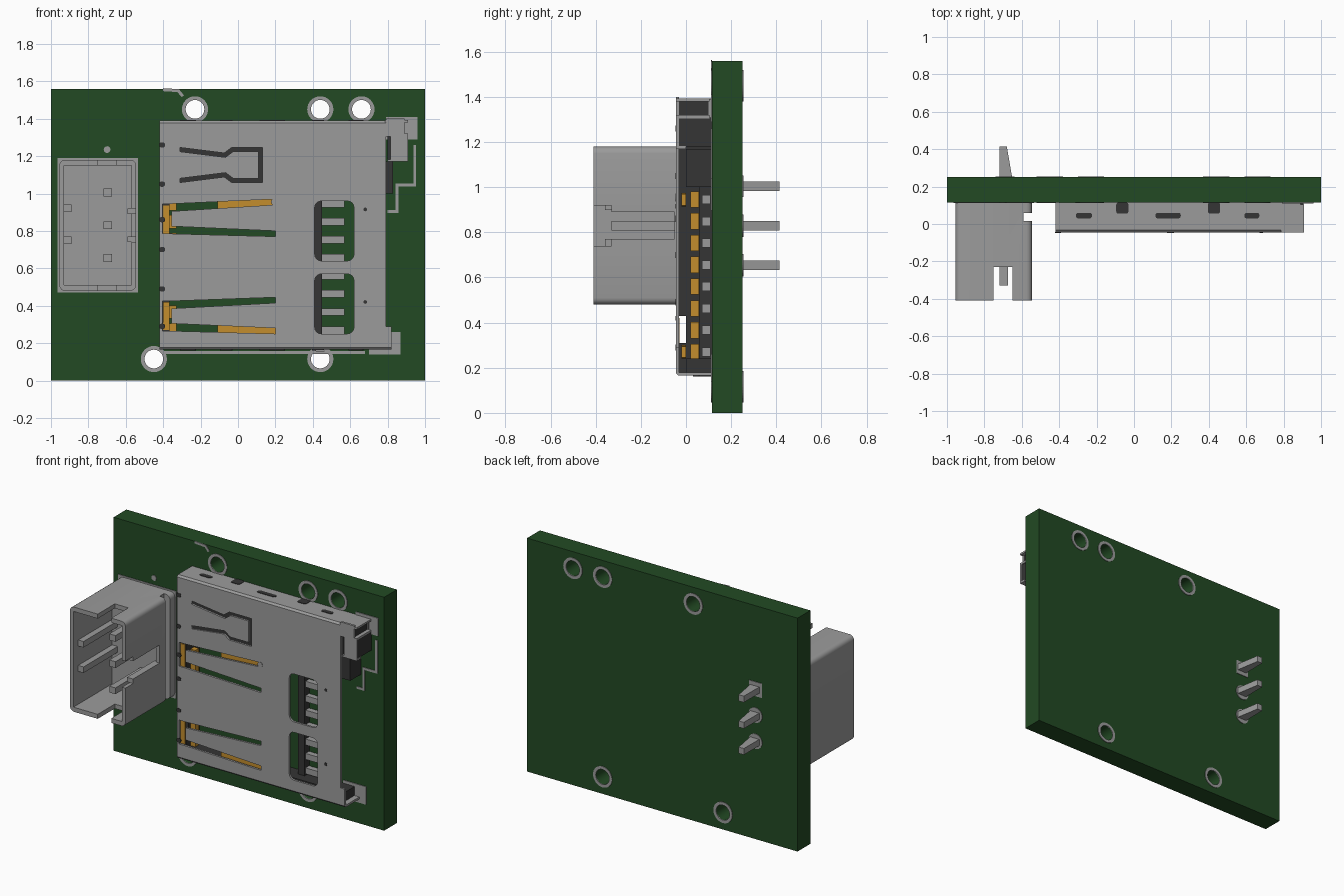
import bpy, bmesh, math
from mathutils import Vector

if "Cube" in bpy.data.objects:
    bpy.data.objects.remove(bpy.data.objects["Cube"], do_unlink=True)


def material(name, rgb):
    m = bpy.data.materials.new(name)
    m.use_nodes = True
    m.diffuse_color = (*rgb, 1)
    m.node_tree.nodes["Principled BSDF"].inputs["Base Color"].default_value = (*rgb, 1)
    return m


GREEN = material("board green", (0.016, 0.068, 0.017))
GREY = material("metal grey", (0.33, 0.33, 0.33))
DARK = material("dark plastic", (0.035, 0.035, 0.035))
GOLD = material("contact gold", (0.55, 0.27, 0.027))


# ---- helpers: every part is a set of extruded outlines ----
def rect(a0, a1, b0, b1):
    return [(a0, b0), (a1, b0), (a1, b1), (a0, b1)]


def rounded(a0, a1, b0, b1, r, n=4):
    pts = []
    for i, (a, b) in enumerate([(a1 - r, b1 - r), (a0 + r, b1 - r), (a0 + r, b0 + r), (a1 - r, b0 + r)]):
        for k in range(n + 1):
            t = math.pi / 2 * (i + k / n)
            pts.append((a + r * math.cos(t), b + r * math.sin(t)))
    return pts


def disc(a, b, r, n=32):
    return [(a + r * math.cos(2 * math.pi * i / n), b + r * math.sin(2 * math.pi * i / n)) for i in range(n)]


def stroke(path, w):
    """Outline of a constant width line with mitred corners."""
    p = [Vector(q) for q in path]
    left, right = [], []
    for i, q in enumerate(p):
        d0 = (q - p[i - 1]).normalized() if i else (p[1] - q).normalized()
        d1 = (p[i + 1] - q).normalized() if i < len(p) - 1 else d0
        n0, n1 = Vector((-d0.y, d0.x)), Vector((-d1.y, d1.x))
        m = (n0 + n1).normalized()
        m *= w / 2 / max(m.dot(n0), 0.4)
        left.append(tuple(q + m))
        right.append(tuple(q - m))
    return left + right[::-1]


def build(name, solids, mat, axis="y", smooth=False):
    """solids: (outline, start, end); outline is x,z for axis y, y,z for axis x and x,y for axis z."""
    place = {"y": lambda a, b, c: (a, c, b), "x": lambda a, b, c: (c, a, b), "z": lambda a, b, c: (a, b, c)}[axis]
    bm = bmesh.new()
    for pts, s, e in solids:
        lo = [bm.verts.new(place(a, b, s)) for a, b in pts]
        hi = [bm.verts.new(place(a, b, e)) for a, b in pts]
        bm.faces.new(lo)
        bm.faces.new(hi[::-1])
        for i in range(len(pts)):
            j = (i + 1) % len(pts)
            bm.faces.new((lo[i], hi[i], hi[j], lo[j]))
    bmesh.ops.recalc_face_normals(bm, faces=bm.faces[:])
    me = bpy.data.meshes.new(name)
    bm.to_mesh(me)
    bm.free()
    ob = bpy.data.objects.new(name, me)
    me.materials.append(mat)
    bpy.context.collection.objects.link(ob)
    if smooth:
        finish(ob)
    return ob


def finish(ob):
    bpy.ops.object.select_all(action="DESELECT")
    ob.select_set(True)
    bpy.context.view_layer.objects.active = ob
    bpy.ops.object.shade_smooth_by_angle(angle=math.radians(30))


def cut(ob, solids, axis="y"):
    tool = build("cutter", solids, ob.data.materials[0], axis)
    tool.hide_render = True
    mod = ob.modifiers.new("cut", "BOOLEAN")
    mod.operation, mod.solver, mod.object = "DIFFERENCE", "EXACT", tool
    mod.use_self = True
    bpy.context.view_layer.objects.active = ob
    bpy.ops.object.modifier_apply(modifier=mod.name)
    bpy.data.objects.remove(tool, do_unlink=True)


# ---- circuit board with plated holes ----
F, B = 0.115, 0.25
HOLES = [(-0.23, 1.45), (0.44, 1.45), (0.66, 1.45), (-0.45, 0.115), (0.44, 0.115)]
board = build("circuit_board", [(rect(-1, 1, 0, 1.56), F, B)], GREEN)
cut(board, [(disc(x, z, 0.05), 0, 0.4) for x, z in HOLES])
finish(board)
rings = build("hole_rings", [(disc(x, z, 0.07), y, y + 0.005) for x, z in HOLES for y in (F - 0.004, B - 0.001)], GREY)
cut(rings, [(disc(x, z, 0.05), 0, 0.4) for x, z in HOLES])

# ---- printed lines and pads on the board front ----
lines = [
    [(0.945, 1.26), (0.945, 1.045), (0.85, 1.045), (0.85, 0.905), (0.80, 0.905)],
    [(-0.40, 0.15), (0.68, 0.15)],
    [(-0.40, 1.555), (-0.32, 1.55), (-0.295, 1.52)],
]
marks = [(stroke(p, 0.016), F - 0.004, F + 0.001) for p in lines]
marks += [(rect(0.79, 0.96, 1.29, 1.41), F - 0.005, F + 0.001),
          (rect(0.70, 0.87, 0.14, 0.26), F - 0.005, F + 0.001),
          (disc(-0.70, 1.235, 0.018, 16), F - 0.004, F + 0.001),
          (rect(-0.965, -0.535, 0.472, 1.19), F - 0.004, F + 0.001)]
build("board_markings", marks, GREY)

# ---- plug housing, open to the front ----
housing = build("plug_housing", [(rounded(-0.955, -0.545, 0.48, 1.18, 0.03), -0.41, F)], GREY)
cut(housing, [(rect(-0.93, -0.57, 0.51, 1.15), -0.5, 0.0)])
cut(housing, [(rounded(-0.75, -0.65, 0.4, 1.3, 0.01), -0.5, -0.23)])
cut(housing, [(rect(-0.60, -0.5, 0.74, 0.92), -0.5, -0.05)])
cut(housing, [(rect(-0.59, -0.5, 0.4, 1.3), 0.015, 0.06)])
finish(housing)
build("plug_guides", [(rect(-0.59, -0.545, z, z + 0.03), -0.33, 0.0) for z in (0.74, 0.89)]
      + [(rect(-0.935, -0.89, z - 0.02, z + 0.02), -0.36, 0.0) for z in (0.75, 0.92)], GREY)

# ---- three pins, tapered behind the board, with pads ----
PINS = (0.655, 0.83, 1.005)
build("pin_fronts", [(rect(-0.72, -0.675, z - 0.021, z + 0.021), -0.33, 0.02) for z in PINS], GREY)
tail = [(-0.72, 0.24), (-0.65, 0.24), (-0.68, 0.415), (-0.718, 0.415)]
build("pin_tails", [(tail, z - 0.021, z + 0.021) for z in PINS], GREY, "z")
build("pin_pads", [(disc(-0.69, z, 0.05), B - 0.001, B + 0.004) for z in PINS[:2]]
      + [(rect(-0.738, -0.642, 0.957, 1.053), B - 0.001, B + 0.004)], GREY)

# ---- card socket shell: folded sheet with stamped openings ----
y0, z0, z1, t, c = -0.045, 0.165, 1.39, 0.014, 0.012
fold = [(F, z0), (y0 + c, z0), (y0, z0 + c), (y0, z1 - c), (y0 + c, z1), (F, z1),
        (F, z1 - t), (y0 + t, z1 - t), (y0 + t, z0 + t), (F, z0 + t)]
shell = build("socket_shell", [(fold, -0.42, 0.79)], GREY, "x")
slots = [[(-0.405, a), (-0.355, a), (-0.355, b - 0.04), (0.2, b - 0.04 + da), (0.2, b - 0.01 + da),
          (-0.355, b), (-0.405, b)] for a, b, da in ((0.865, 0.945, 0.035), (0.35, 0.425, 0.03))]
slots += [[(-0.405, a), (-0.355, a), (0.2, a - 0.015), (0.2, a + 0.015), (-0.355, a + 0.04),
           (-0.355, b), (-0.405, b)] for a, b in ((0.785, 0.865), (0.265, 0.35))]
tab = [(-0.31, 1.235), (-0.07, 1.205), (-0.03, 1.235), (0.12, 1.235),
       (0.12, 1.07), (-0.03, 1.07), (-0.07, 1.10), (-0.31, 1.07)]
openings = slots + [stroke(tab, 0.022)]
openings += [rounded(0.41, 0.62, a, a + 0.32, 0.035) for a in (0.25, 0.64)]
for outline in openings:
    cut(shell, [(outline, -0.1, 0.0)])
build("shell_foot", [(fold[:3] + [(y0, 0.29), (y0 + t, 0.29), (y0 + t, z0 + t), (F, z0 + t)], 0.789, 0.82)], GREY, "x")

# dark dimples and side slots of the shell
build("shell_dimples", [(disc(0.68, z, 0.01, 12), y0 - 0.002, y0 + 0.003) for z in (0.42, 0.915)]
      + [(rounded(-0.422, -0.39, z - 0.014, z + 0.014, 0.012), y0 - 0.002, y0 + 0.003)
         for z in (0.29, 0.49, 0.70, 0.86, 1.05, 1.26)], DARK)
wall = [(-0.31, -0.225, 0.03, 0.06), (0.115, 0.25, 0.03, 0.06), (0.59, 0.67, 0.03, 0.06),
        (-0.095, -0.03, 0.055, F), (0.395, 0.46, 0.055, F)]
build("shell_side_slots", [(rounded(*w, 0.012), z - 0.003, z + 0.003) for w in wall for z in (z0, z1)], DARK, "z")

# ---- plastic inside the socket ----
build("socket_insulator", [
    (rect(-0.415, -0.365, 0.18, 1.375), 0.0, F),
    (rect(-0.415, -0.365, 0.18, 0.31), -0.03, 0.0),
    (rect(-0.415, -0.365, 0.43, 1.375), -0.03, 0.0),
    (rect(-0.365, 0.785, 1.0, 1.375), 0.0, F),
    (rect(-0.365, 0.785, 0.18, 0.24), 0.0, F),
    (rect(0.40, 0.45, 0.24, 1.0), 0.06, F),
    (rect(0.785, 0.83, 1.0, 1.17), 0.0, F)], DARK)

# ---- contacts ----
LEGS = [0.27 + 0.0965 * i for i in range(8)]
build("contact_legs", [(rect(0.42, 0.57, z - 0.02, z + 0.02), 0.07, 0.108) for z in LEGS], GREY)
build("gold_contacts", [(rect(-0.366, -0.33, z - 0.036, z + 0.036), 0.02, 0.058) for z in LEGS]
      + [(rect(-0.40, -0.366, a, a + 0.15), -0.036, -0.028) for a in (0.27, 0.785)]
      + [([(-0.11, z - 0.03), (0.2, z - 0.025), (0.2, z + 0.025), (-0.11, z + 0.03)], -0.02, 0.0)
         for z in (0.27, 0.945)], GOLD)
build("gold_tips", [(disc(0.195, z, 0.018, 16), y0 - 0.002, y0 + 0.004) for z in (0.955,)], GREY)

# ---- corner block beside the socket ----
build("corner_block", [(rect(0.79, 0.885, 1.32, 1.38), -0.03, 0.10),
                       (rect(0.80, 0.905, 1.18, 1.31), -0.03, F)], DARK)
build("corner_block_plates", [
    (rect(0.79, 0.89, 1.31, 1.40), y0, -0.03),
    (rect(0.815, 0.91, 1.17, 1.32), y0, -0.03),
    (rect(0.785, 0.91, 1.38, 1.393), y0, 0.105),
    (rect(0.79, 0.91, 1.305, 1.32), y0, 0.105),
    (rect(0.80, 0.91, 1.17, 1.182), y0, 0.0),
    (rect(0.79, 0.89, 1.31, 1.39), 0.10, F)], GREY)
